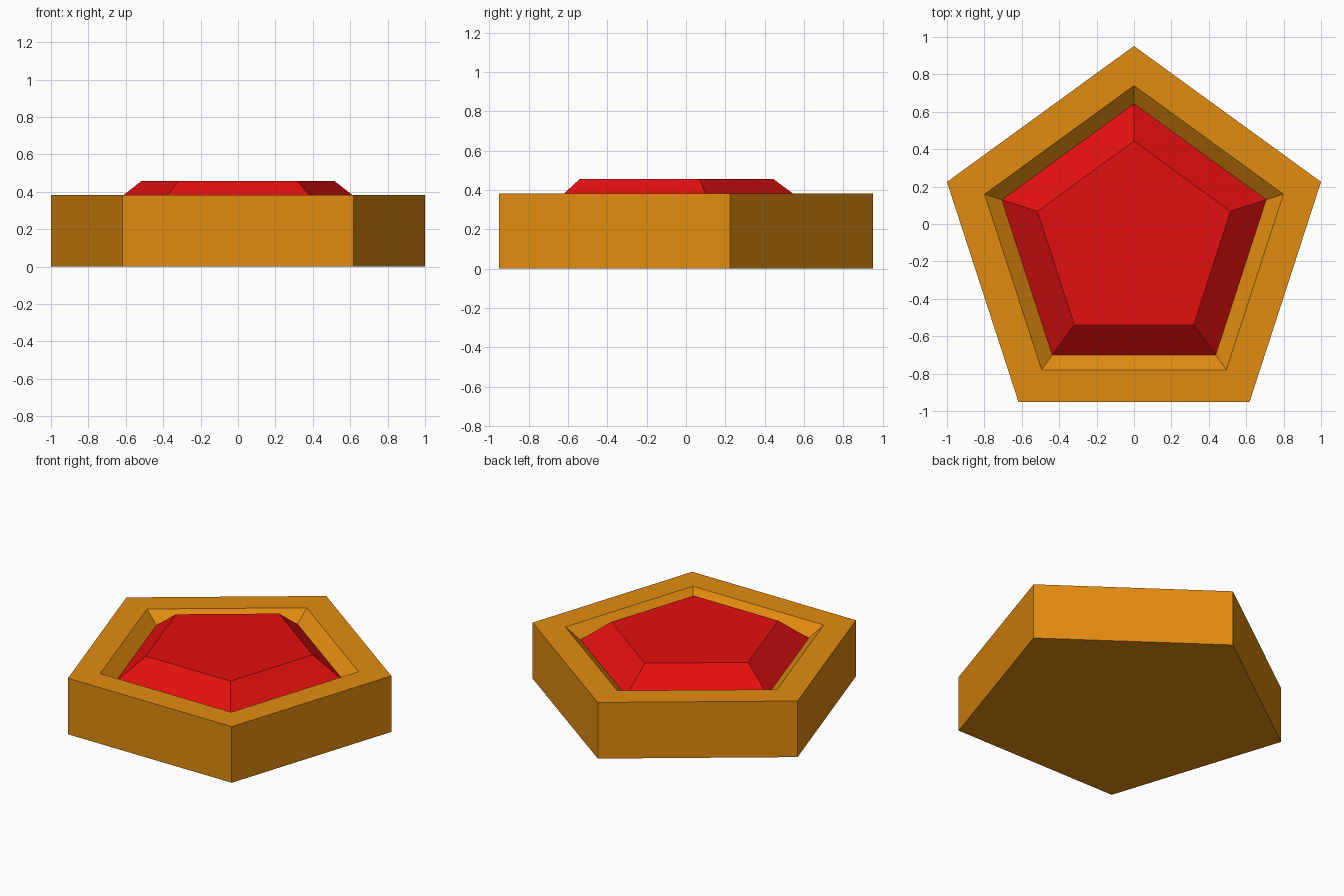
import bpy
import bmesh
from math import cos, sin, tau

SIDES = 5
CENTRE_Y = -0.1  # centres the pentagon's bounding box

cube = bpy.data.objects.get("Cube")
if cube:
    bpy.data.objects.remove(cube, do_unlink=True)


def make_material(name, colour):
    mat = bpy.data.materials.new(name)
    mat.use_nodes = True
    mat.diffuse_color = colour
    mat.node_tree.nodes["Principled BSDF"].inputs["Base Color"].default_value = colour
    return mat


def pentagon_solid(name, profile, mat):
    """Skin pentagonal rings given as (corner radius, height), capped at both ends."""
    bm = bmesh.new()
    rings = []
    for radius, z in profile:
        angles = [tau * (i / SIDES + 0.25) for i in range(SIDES)]
        rings.append([bm.verts.new((radius * cos(a), radius * sin(a) + CENTRE_Y, z))
                      for a in angles])
    for low, high in zip(rings, rings[1:]):
        for i in range(SIDES):
            j = (i + 1) % SIDES
            bm.faces.new((low[i], low[j], high[j], high[i]))
    bm.faces.new(rings[0][::-1])
    bm.faces.new(rings[-1])
    bmesh.ops.recalc_face_normals(bm, faces=bm.faces[:])
    mesh = bpy.data.meshes.new(name)
    bm.to_mesh(mesh)
    bm.free()
    mesh.materials.append(mat)
    obj = bpy.data.objects.new(name, mesh)
    bpy.context.collection.objects.link(obj)
    return obj


gold = make_material("gold", (0.76, 0.262, 0.005, 1))
red = make_material("red", (0.775, 0.005, 0.005, 1))

# Gold setting: outer wall, flat rim, sloped recess
pentagon_solid("setting", [(1.0515, 0), (1.0515, 0.383), (0.84, 0.383), (0.743, 0.308)], gold)

# Bevelled gem, its foot sunk slightly into the recess floor
pentagon_solid("gem", [(0.743, 0.3), (0.743, 0.308), (0.543, 0.457)], red)
